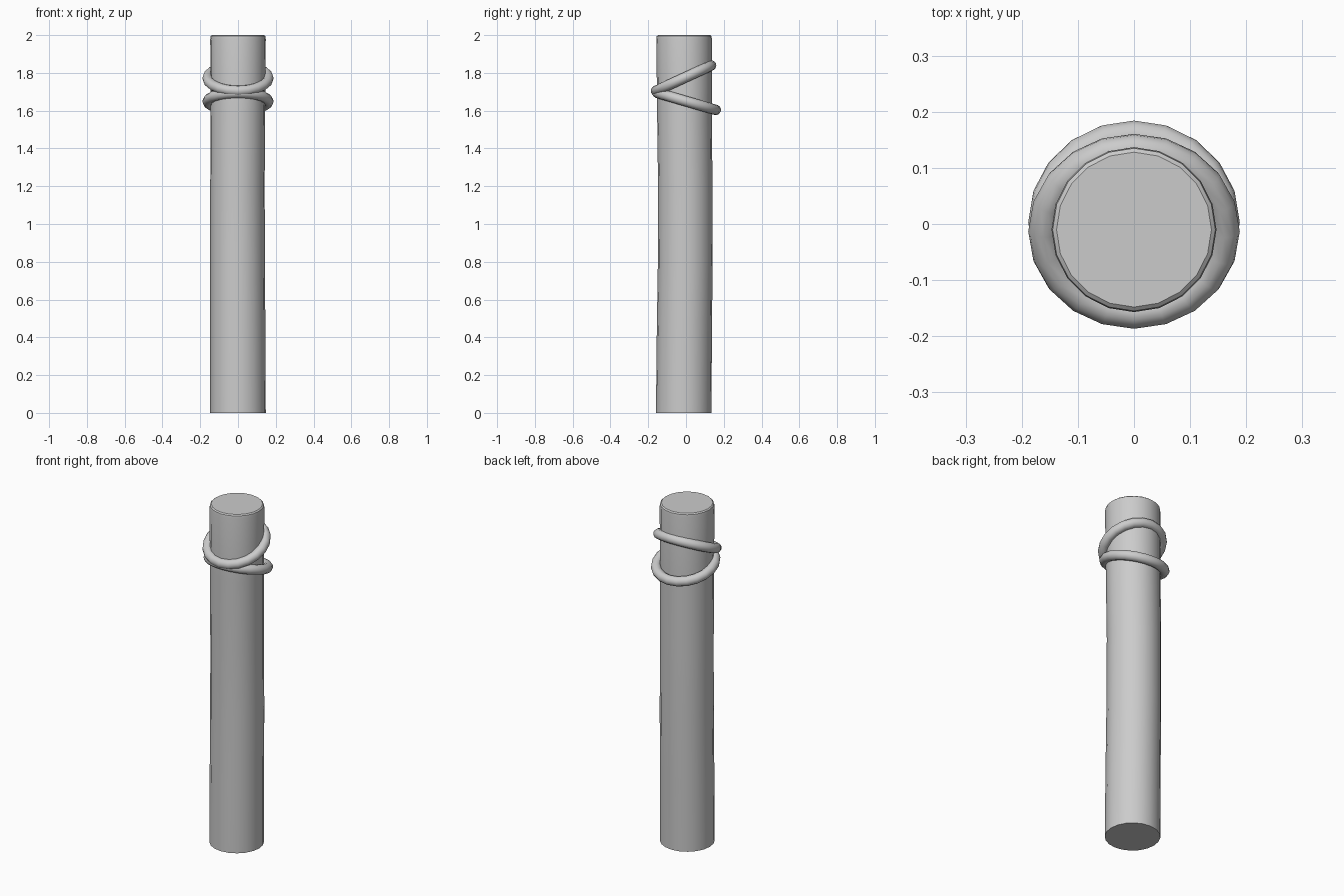
import bpy, bmesh, math

if "Cube" in bpy.data.objects:
    bpy.data.objects.remove(bpy.data.objects["Cube"])

SIDES = 20


def finish(obj):
    bpy.ops.object.select_all(action='DESELECT')
    obj.select_set(True)
    bpy.context.view_layer.objects.active = obj
    bpy.ops.object.shade_smooth_by_angle(angle=math.radians(40))


# Post: stacked rings (z, radius, x offset, y offset), slightly bowed, rounded top
levels = [(0, .147, 0, -.012), (.4, .146, -.001, -.009), (.8, .145, -.002, -.004),
          (1.2, .144, -.003, -.004), (1.6, .145, -.001, -.008), (1.98, .147, 0, -.01),
          (1.994, .145, 0, -.01), (2.0, .138, 0, -.01)]
bm = bmesh.new()
rings = []
for z, r, ox, oy in levels:
    angles = [2 * math.pi * i / SIDES for i in range(SIDES)]
    rings.append([bm.verts.new((ox + r * math.cos(a), oy + r * math.sin(a), z)) for a in angles])
for low, high in zip(rings, rings[1:]):
    for i in range(SIDES):
        j = (i + 1) % SIDES
        bm.faces.new((low[i], low[j], high[j], high[i]))
bm.faces.new(rings[0][::-1])
bm.faces.new(rings[-1])
mesh = bpy.data.meshes.new("post")
bm.to_mesh(mesh)
bm.free()
post = bpy.data.objects.new("post", mesh)
bpy.context.collection.objects.link(post)
finish(post)


# Rope loops: two tilted tori meeting at the front
def rope_loop(name, y, z, tilt):
    bpy.ops.mesh.primitive_torus_add(
        major_segments=SIDES, minor_segments=12, major_radius=.161, minor_radius=.0275,
        location=(0, y, z), rotation=(math.radians(tilt), 0, 0))
    obj = bpy.context.object
    obj.name = name
    finish(obj)


rope_loop("upper_rope_loop", -.013, 1.772, 24.7)
rope_loop("lower_rope_loop", .003, 1.649, -16.2)
